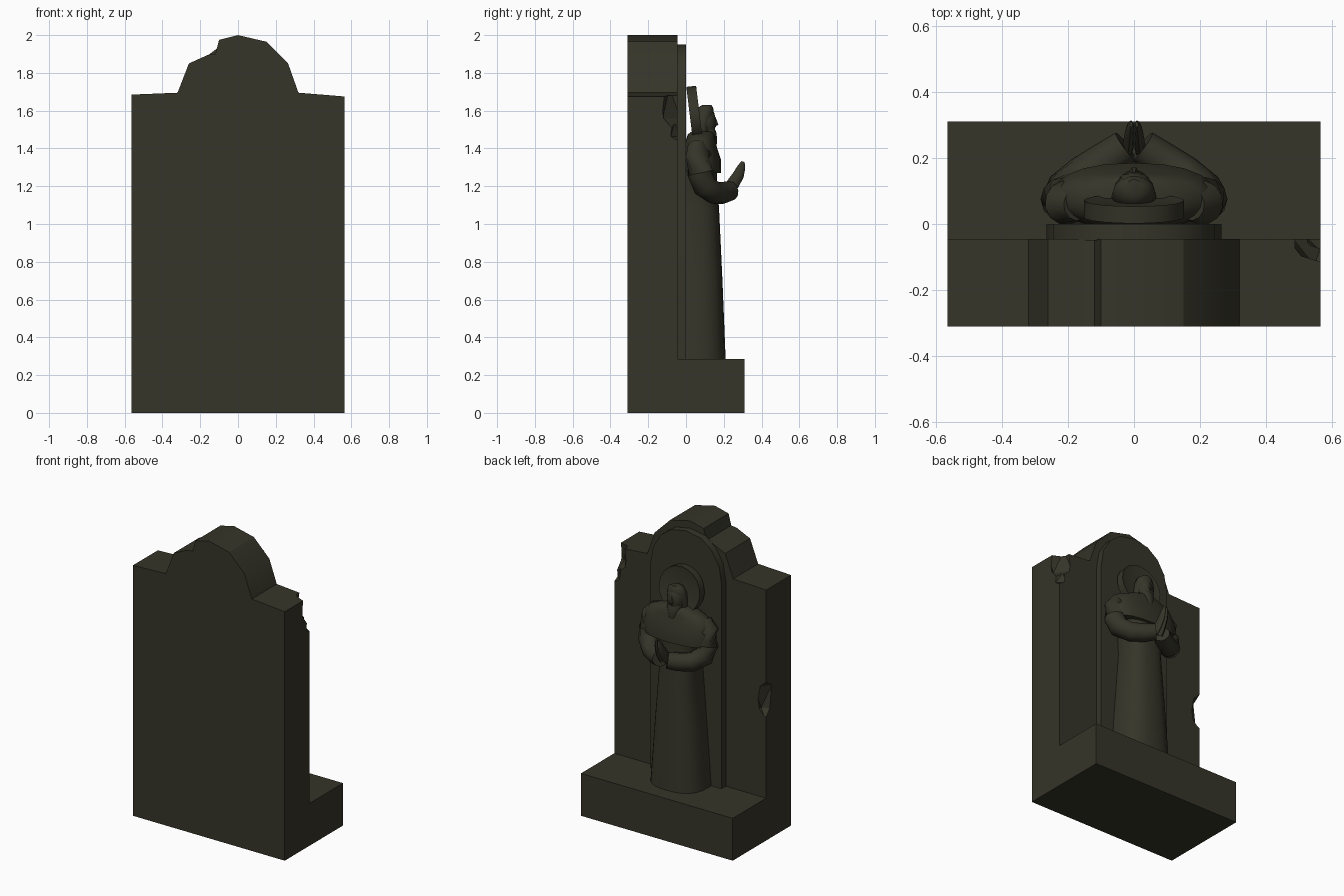
import bpy, bmesh, math
from mathutils import Vector, Matrix

if "Cube" in bpy.data.objects:
    bpy.data.objects.remove(bpy.data.objects["Cube"])

stone = bpy.data.materials.new("dark olive stone")
stone.diffuse_color = (0.036, 0.035, 0.022, 1)
stone.use_nodes = True
stone.node_tree.nodes["Principled BSDF"].inputs["Base Color"].default_value = stone.diffuse_color


def finish(name, bm, angle=40):
    bmesh.ops.recalc_face_normals(bm, faces=bm.faces)
    me = bpy.data.meshes.new(name)
    bm.to_mesh(me)
    bm.free()
    ob = bpy.data.objects.new(name, me)
    bpy.context.collection.objects.link(ob)
    me.materials.append(stone)
    if angle:
        bpy.ops.object.select_all(action='DESELECT')
        ob.select_set(True)
        bpy.context.view_layer.objects.active = ob
        bpy.ops.object.shade_smooth_by_angle(angle=math.radians(angle))
    return ob


def slab(name, outline, y0, y1):
    """Extrude an x/z outline along y."""
    bm = bmesh.new()
    f = bm.faces.new([bm.verts.new((x, y0, z)) for x, z in outline])
    ext = bmesh.ops.extrude_face_region(bm, geom=[f])
    vs = [v for v in ext['geom'] if isinstance(v, bmesh.types.BMVert)]
    bmesh.ops.translate(bm, verts=vs, vec=(0, y1 - y0, 0))
    return finish(name, bm, 30)


def skin(name, rings, angle=40):
    """Join rings of points into a closed body."""
    bm = bmesh.new()
    vr = [[bm.verts.new(p) for p in r] for r in rings]
    n = len(vr[0])
    for a, b in zip(vr, vr[1:]):
        for i in range(n):
            bm.faces.new((a[i], a[(i + 1) % n], b[(i + 1) % n], b[i]))
    bm.faces.new(vr[0])
    bm.faces.new(vr[-1])
    return finish(name, bm, angle)


def loft(name, sections, power=2.0, n=20):
    """Stack of superellipses: (z, back y, front y, half width)."""
    def ring(z, y0, y1, a):
        out = []
        for i in range(n):
            t = 2 * math.pi * i / n
            c, s = math.cos(t), math.sin(t)
            x = math.copysign(abs(c) ** (2 / power), c) * a
            y = math.copysign(abs(s) ** (2 / power), s) * (y1 - y0) / 2
            out.append((x, (y0 + y1) / 2 + y, z))
        return out
    return skin(name, [ring(*s) for s in sections])


def tube(name, path, n=10, flat=1.0):
    """Tapered tube: (x, y, z, radius), optionally thin in x."""
    pts = [Vector(p[:3]) for p in path]
    rings = []
    for i, p in enumerate(pts):
        d = (pts[min(i + 1, len(pts) - 1)] - pts[max(i - 1, 0)]).normalized()
        q = d.to_track_quat('Z', 'Y')
        r = path[i][3]
        ring = []
        for k in range(n):
            t = 2 * math.pi * k / n
            v = q @ Vector((math.cos(t) * r, math.sin(t) * r, 0))
            v.x *= flat
            ring.append(p + v)
        rings.append(ring)
    return skin(name, rings, 50)


def ball(name, loc, size, sub=2, show=True):
    bm = bmesh.new()
    bmesh.ops.create_icosphere(bm, subdivisions=sub, radius=1,
                               matrix=Matrix.LocRotScale(Vector(loc), None, Vector(size)))
    ob = finish(name, bm, 60 if show else 0)
    ob.hide_render = not show
    return ob


# base block
slab("base", [(-.565, 0), (.565, 0), (.565, .285), (-.565, .285)], -.31, .31)

# back wall with broken arched top
wall = slab("back_wall", [(-.565, .28), (.565, .28), (.565, 1.675), (.32, 1.695), (.265, 1.85),
                          (.15, 1.965), (0, 2), (-.1, 1.975), (-.12, 1.9), (-.16, 1.895),
                          (-.26, 1.85), (-.32, 1.695), (-.565, 1.685)], -.31, -.045)

# chipped edges of the wall
chips = [((.58, -.03, 1.64), (.12, .11, .18)), ((.585, -.03, 1.5), (.08, .06, .08)),
         ((-.6, -.01, .95), (.12, .11, .17))]
for i, (loc, size) in enumerate(chips):
    cut = ball("chip_cutter_%d" % i, loc, size, 1, False)
    m = wall.modifiers.new("chip", 'BOOLEAN')
    m.operation = 'DIFFERENCE'
    m.solver = 'EXACT'
    m.object = cut
    bpy.ops.object.select_all(action='DESELECT')
    wall.select_set(True)
    bpy.context.view_layer.objects.active = wall
    bpy.ops.object.modifier_apply(modifier=m.name)
    bpy.data.objects.remove(cut)

# raised arched panel behind the figure
half = [(.265, .28), (.265, 1.66), (.245, 1.78), (.19, 1.87), (.11, 1.93)]
slab("arched_panel", half + [(0, 1.95)] + [(-x, z) for x, z in reversed(half)], -.05, 0)

# robe and torso
loft("robe", [(.28, -.16, .21, .19), (.7, -.13, .193, .158), (1.08, -.1, .175, .128),
              (1.2, -.06, .165, .14), (1.3, -.03, .165, .17)], 2.6, 24)

# shoulder cape
loft("shoulder_cape", [(1.27, -.01, .185, .235), (1.34, -.015, .185, .245), (1.4, -.01, .165, .235),
                       (1.445, 0, .155, .205), (1.475, .01, .15, .12), (1.49, .03, .14, .075)], 2.3)

# sleeves and praying hands
for side, s in (("left", -1), ("right", 1)):
    tube(side + "_sleeve", [(s * .17, .06, 1.42, .05), (s * .205, .065, 1.36, .068),
                            (s * .215, .075, 1.27, .068), (s * .205, .1, 1.2, .065),
                            (s * .15, .15, 1.165, .06), (s * .08, .195, 1.165, .058),
                            (s * .025, .235, 1.175, .052)], 12)
    tube(side + "_hand", [(s * .02, .22, 1.17, .03), (s * .015, .25, 1.215, .034),
                          (s * .012, .278, 1.26, .03), (s * .01, .293, 1.3, .022),
                          (s * .008, .302, 1.33, .009)], 8, .5)

# halo disc leaning against the panel
bm = bmesh.new()
bmesh.ops.create_cone(bm, cap_ends=True, segments=20, radius1=.152, radius2=.152, depth=.052,
                      matrix=Matrix.Translation((0, .046, 1.578)) @ Matrix.Rotation(math.radians(97), 4, 'X'))
caps = [f for f in bm.faces if len(f.verts) > 4]
bmesh.ops.inset_individual(bm, faces=caps, thickness=.02, depth=-.006)
finish("halo", bm, 35)

# head, hair, nose, beard and neck
ball("head", (0, .105, 1.54), (.06, .055, .09))
loft("hair", [(1.44, .04, .12, .07), (1.52, .04, .13, .068), (1.58, .045, .148, .064),
              (1.615, .06, .145, .05), (1.63, .085, .135, .025)], 2, 14)
tube("nose", [(0, .15, 1.565, .008), (0, .16, 1.525, .013), (0, .152, 1.515, .008)], 6)
loft("beard", [(1.395, .125, .155, .012), (1.43, .09, .165, .035), (1.48, .08, .162, .05),
               (1.51, .09, .15, .048)], 2, 12)
loft("neck", [(1.38, .04, .15, .08), (1.47, .05, .135, .055)], 2, 12)
